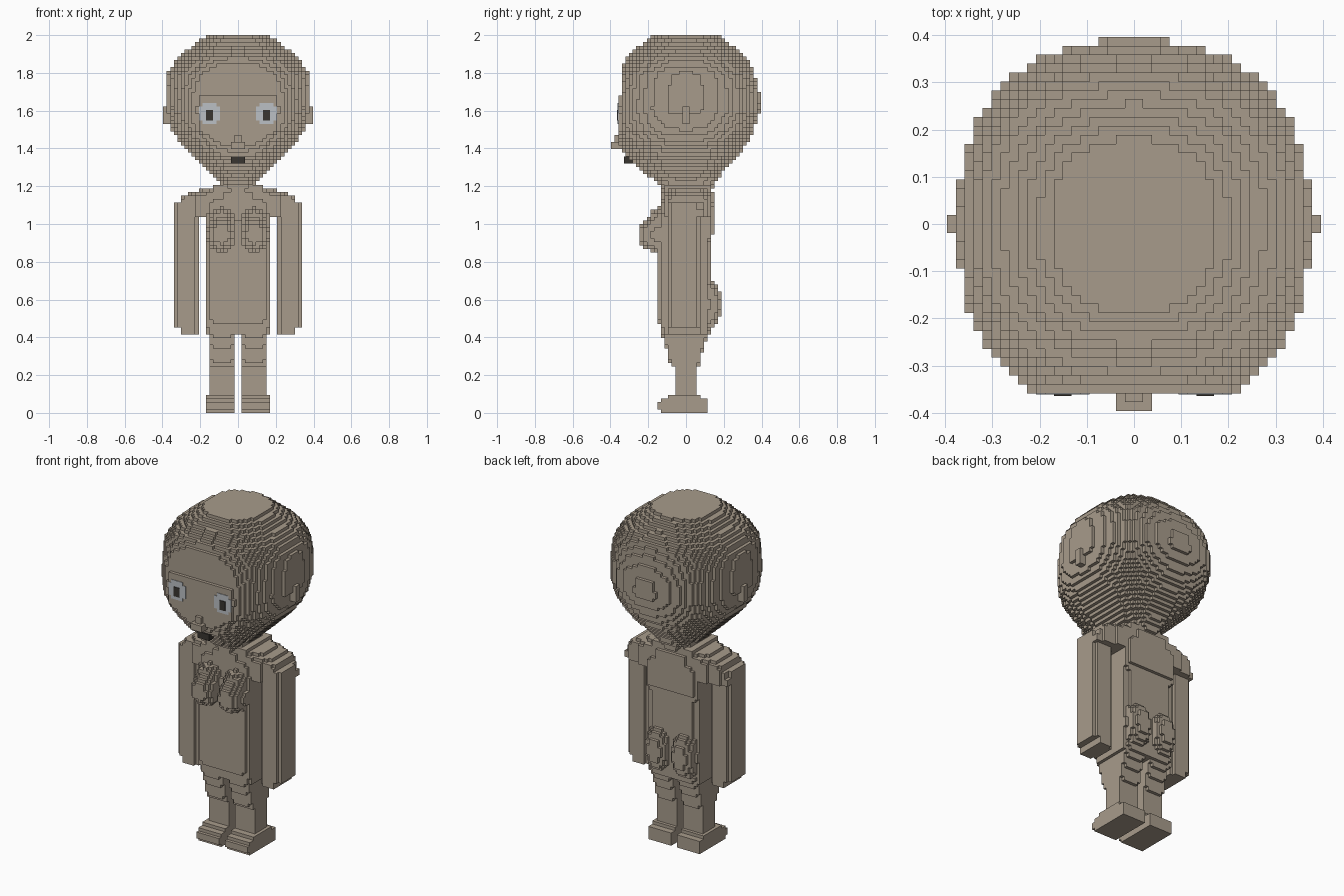
import bpy, bmesh, math

if "Cube" in bpy.data.objects:
    bpy.data.objects.remove(bpy.data.objects["Cube"])

V = 2 / 106  # voxel edge length


def material(name, rgb):
    m = bpy.data.materials.new(name)
    m.diffuse_color = (*rgb, 1)
    m.use_nodes = True
    m.node_tree.nodes["Principled BSDF"].inputs["Base Color"].default_value = m.diffuse_color
    return m


SKIN = material("skin", (0.39, 0.33, 0.26))
WHITE = material("eye_white", (0.50, 0.53, 0.56))
DARK = material("dark", (0.04, 0.035, 0.03))


def voxels(name, inside, lo, hi, mat=SKIN):
    """Fill a box with cubes where inside(x, y, z) holds and keep the outer faces."""
    rng = [range(math.floor(a / V + 0.01), math.ceil(b / V - 0.01)) for a, b in zip(lo, hi)]
    cells = {(i, j, k) for i in rng[0] for j in rng[1] for k in rng[2]
             if inside((i + .5) * V, (j + .5) * V, (k + .5) * V)}
    bm = bmesh.new()
    cache = {}

    def vert(p):
        if p not in cache:
            cache[p] = bm.verts.new([c * V for c in p])
        return cache[p]

    for c in cells:
        for ax in range(3):
            for side in (0, 1):
                n = list(c)
                n[ax] += 1 if side else -1
                if tuple(n) in cells:
                    continue
                quad = []
                for s, t in ((0, 0), (1, 0), (1, 1), (0, 1)):
                    p = list(c)
                    p[ax] += side
                    p[(ax + 1) % 3] += s
                    p[(ax + 2) % 3] += t
                    quad.append(vert(tuple(p)))
                bm.faces.new(quad if side else quad[::-1])
    # merge coplanar cube faces into larger flat panels
    bmesh.ops.dissolve_limit(bm, angle_limit=0.01, verts=bm.verts[:], edges=bm.edges[:])
    me = bpy.data.meshes.new(name)
    bm.to_mesh(me)
    bm.free()
    me.materials.append(mat)
    ob = bpy.data.objects.new(name, me)
    bpy.context.collection.objects.link(ob)
    return ob


def sections(rows, p, cx=0.0):
    """Stacked superellipse sections: rows of (z, half width, front depth, back depth)."""
    def inside(x, y, z):
        z = min(max(z, rows[0][0]), rows[-1][0])
        for a, b in zip(rows, rows[1:]):
            if z <= b[0]:
                t = (z - a[0]) / (b[0] - a[0])
                w, f, k = (a[i] + t * (b[i] - a[i]) for i in (1, 2, 3))
                return (abs(x - cx) / w) ** p + (abs(y) / (f if y < 0 else k)) ** p <= 1
        return False
    return inside


def ellipsoid(c, r, p=2):
    return lambda *q: sum((abs(a - b) / s) ** p for a, b, s in zip(q, c, r)) <= 1


def solid(*_):
    return True


# head with a flattened face
skull = sections([(1.19, .09, .13, .14), (1.23, .10, .17, .17), (1.285, .17, .24, .20),
                  (1.365, .25, .32, .28), (1.445, .32, .37, .335), (1.51, .355, .40, .365),
                  (1.6, .373, .40, .39), (1.7, .373, .39, .388), (1.8, .37, .365, .36),
                  (1.87, .33, .32, .325), (1.93, .26, .26, .26), (2.0, .165, .18, .17)], 2.4)


def head(x, y, z):
    return skull(x, y, z) and y > (-.34 if z > 1.68 else -.358)


voxels("head", head, (-.4, -.4, 1.2), (.4, .4, 2))

# nose and mouth
voxels("nose_bridge", solid, (-V, -20 * V, 76 * V), (V, -18 * V, 78 * V))
voxels("nose", solid, (-2 * V, -21 * V, 74 * V), (2 * V, -18 * V, 76 * V))
mouth = voxels("mouth", solid, (-2 * V, -19 * V, 70 * V), (2 * V, -15 * V, 72 * V), DARK)
mouth.location.y = .03

# neck and torso
voxels("neck", sections([(1.15, .10, .125, .14), (1.25, .095, .125, .14)], 3),
       (-.2, -.2, 1.13), (.2, .2, 1.25))
voxels("torso", sections([(.42, .165, .135, .125), (.52, .17, .15, .125), (.9, .17, .15, .125),
                          (.95, .17, .15, .145), (1.1, .17, .13, .145), (1.19, .14, .11, .13)], 9),
       (-.2, -.2, .42), (.2, .2, 1.19))


# shoulder yoke
def yoke(x, y, z):
    a = abs(x)
    top = 1.20 - .6 * max(0, a - .10) ** 1.5 - 8 * max(0, a - .29)**1.5
    depth = .135 - .05 * (a / .34) ** 2
    lift = max(0, abs(y - .01) - .07)
    return 1.04 < z < top - lift * .6 and abs(y - .01) < depth


voxels("shoulders", yoke, (-18 * V, -.2, 1.03), (18 * V, .2, 1.21))

# paired parts
for s, side in ((-1, "left"), (1, "right")):
    def box(name, x0, x1, y0, y1, z0, z1, fn=solid, mat=SKIN):
        xs = sorted((s * x0, s * x1))
        return voxels(f"{side}_{name}", fn, (xs[0], y0, z0), (xs[1], y1, z1), mat)

    # ear
    box("ear", 19 * V, 21 * V, -V, V, 81 * V, 86 * V)

    # eye with rounded corners and a dark pupil
    e = box("eye", .09, .21, -19 * V, -17 * V, 1.52, 1.66,
            lambda x, y, z: (abs(abs(x) - .15) / .052) ** 3 + (abs(z - 1.59) / .058) ** 3 < 1, WHITE)
    e.location.y = -.003
    e = box("pupil", 7 * V, 9 * V, -19 * V, -18 * V, 82 * V, 85 * V, solid, DARK)
    e.location.y = -.006

    # arm
    box("arm", .2, 18 * V, -.1, .1, .415, 1.1,
        lambda x, y, z: (abs(abs(x) - .274) / .068) ** 4 + (abs(y + .01) / .085) ** 4 < 1
        and not (z < .45 and abs(x) > .31))

    # chest and hip forms
    box("chest", 0, .19, -.26, -.1, .82, 1.1,
        ellipsoid((s * .087, -.13, .945), (.078, .118, .092), 2.4))
    box("upper_chest", 0, .19, -.2, -.1, .95, 1.12,
        ellipsoid((s * .085, -.12, 1.0), (.07, .09, .09)))
    box("seat", 0, .19, .05, .21, .40, .75,
        ellipsoid((s * .085, .08, .575), (.08, .11, .145), 2.3))

    # tapering leg
    box("leg", V, .17, -.17, .17, .08, .44,
        sections([(.09, .07, .06, .055), (.23, .07, .06, .055), (.27, .07, .085, .075),
                  (.35, .07, .105, .09), (.44, .07, .135, .13)], 8, s * .085))

    # foot
    box("foot", V, 9 * V, -.16, .1, 0, 5 * V,
        lambda x, y, z: y > (-.135 if z < V or z > 3 * V else -.155)
        and not (z > 4 * V and (y < -.1 or y > .08)))
